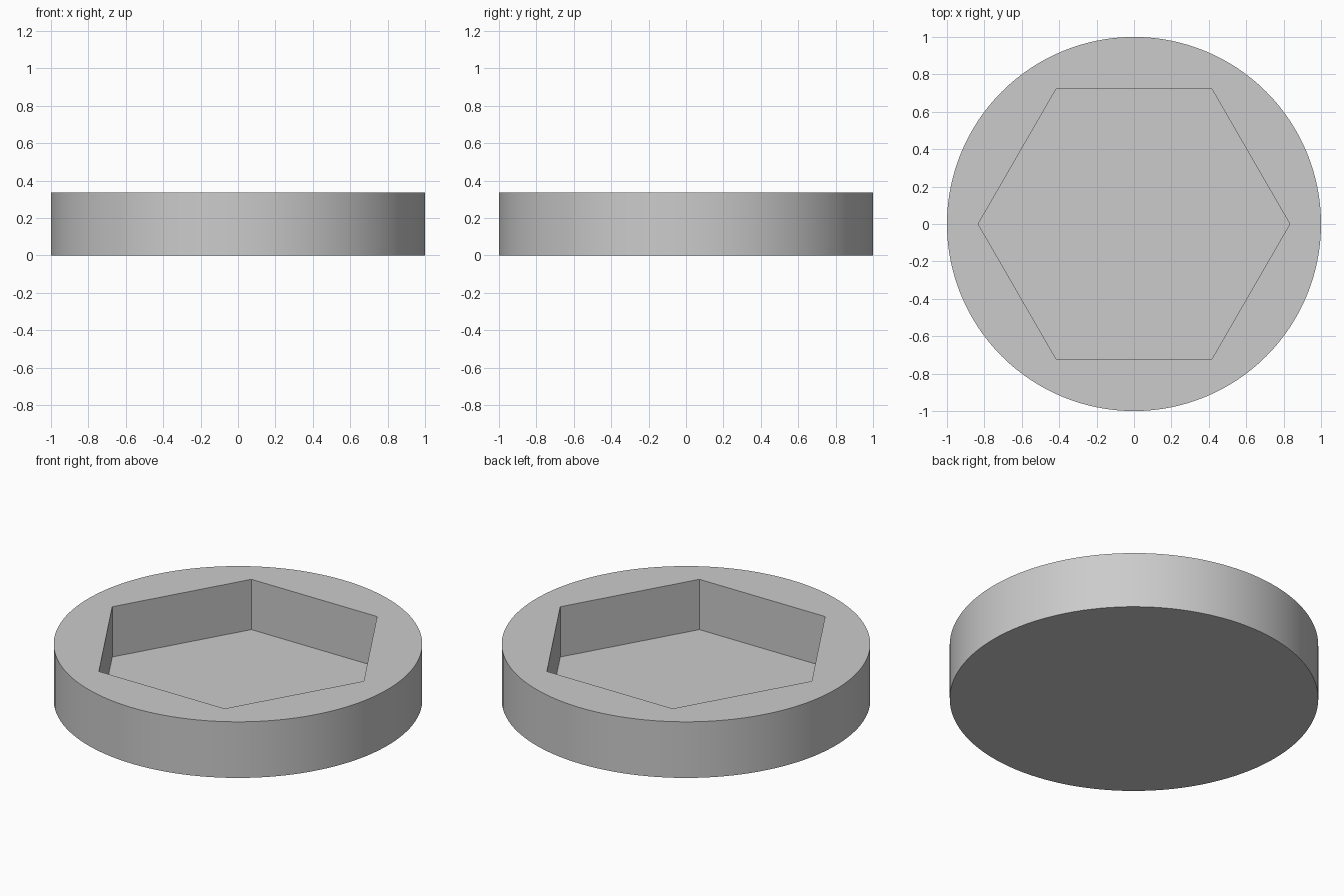
import bpy
import math

HEIGHT = 0.336
FLOOR = 0.035
HEX_RADIUS = 0.833

cube = bpy.data.objects.get("Cube")
if cube:
    bpy.data.objects.remove(cube, do_unlink=True)

# Plain grey finish
grey = bpy.data.materials.new("light grey")
grey.use_nodes = True
colour = (0.6, 0.6, 0.6, 1)
grey.diffuse_color = colour
grey.node_tree.nodes["Principled BSDF"].inputs["Base Color"].default_value = colour


def prism(name, sides, radius, bottom, top, turn=0):
    """Upright prism between two heights."""
    bpy.ops.mesh.primitive_cylinder_add(
        vertices=sides, radius=radius, depth=top - bottom,
        location=(0, 0, (bottom + top) / 2), rotation=(0, 0, turn))
    obj = bpy.context.object
    obj.name = name
    obj.data.materials.append(grey)
    return obj


# Round body, and a six-sided cutter with corners on the x axis
body = prism("round_body", 128, 1, 0, HEIGHT)
cutter = prism("hexagon_cutter", 6, HEX_RADIUS, FLOOR, HEIGHT + 0.2, math.radians(30))
cutter.hide_render = True

# Cut the hexagonal pocket
pocket = body.modifiers.new("hexagon_pocket", "BOOLEAN")
pocket.operation = "DIFFERENCE"
pocket.solver = "EXACT"
pocket.object = cutter
bpy.ops.object.select_all(action="DESELECT")
body.select_set(True)
bpy.context.view_layer.objects.active = body
bpy.ops.object.modifier_apply(modifier=pocket.name)
bpy.data.objects.remove(cutter, do_unlink=True)

# Smooth rim, crisp edges
bpy.ops.object.shade_smooth_by_angle(angle=math.radians(30))
